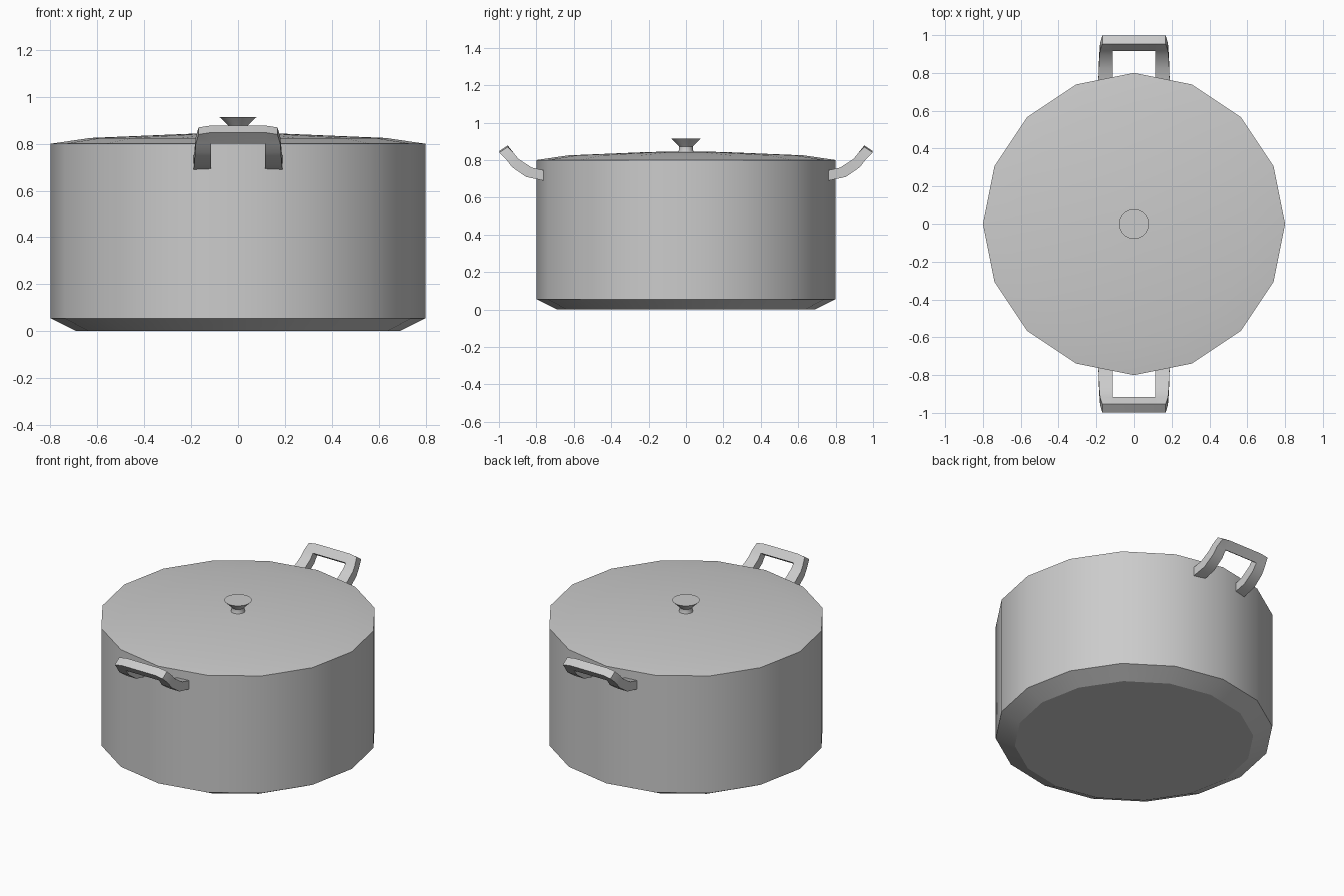
import bpy, bmesh, math

cube = bpy.data.objects.get("Cube")
if cube:
    bpy.data.objects.remove(cube, do_unlink=True)

steel = bpy.data.materials.new("brushed grey steel")
steel.use_nodes = True
GREY = (0.6, 0.6, 0.6, 1)
steel.diffuse_color = GREY
steel.node_tree.nodes["Principled BSDF"].inputs["Base Color"].default_value = GREY


def finish(name, bm, angle):
    bmesh.ops.recalc_face_normals(bm, faces=bm.faces)
    mesh = bpy.data.meshes.new(name)
    bm.to_mesh(mesh)
    bm.free()
    mesh.materials.append(steel)
    obj = bpy.data.objects.new(name, mesh)
    bpy.context.collection.objects.link(obj)
    bpy.ops.object.select_all(action="DESELECT")
    obj.select_set(True)
    bpy.context.view_layer.objects.active = obj
    bpy.ops.object.shade_smooth_by_angle(angle=math.radians(angle))
    return obj


def lathe(name, profile, sides, angle=25):
    """Revolve (radius, height) points around z, capping both ends."""
    bm = bmesh.new()
    rings = []
    for r, z in profile:
        rings.append([bm.verts.new((r * math.cos(math.tau * i / sides),
                                    r * math.sin(math.tau * i / sides), z))
                      for i in range(sides)])
    for a, b in zip(rings, rings[1:]):
        for i in range(sides):
            j = (i + 1) % sides
            bm.faces.new((a[i], a[j], b[j], b[i]))
    bm.faces.new(rings[0])
    bm.faces.new(rings[-1])
    return finish(name, bm, angle)


# Pot with a bevelled foot and a hollow inside
lathe("pot", [(0.69, 0), (0.8, 0.055), (0.8, 0.8), (0.76, 0.8),
              (0.76, 0.07), (0.68, 0.04)], 16)

# Shallow domed lid
lathe("lid", [(0.8, 0.8), (0.63, 0.825), (0.2, 0.843), (0.05, 0.846)], 16)

# Flared knob
lathe("lid_knob", [(0.045, 0.835), (0.037, 0.855), (0.037, 0.872),
                   (0.052, 0.888), (0.08, 0.915)], 32, 30)

# Handle side outline: (lower y, lower z, upper y, upper z, outer half width)
SECTIONS = [(0.76, 0.69, 0.76, 0.745, 0.19),
            (0.855, 0.71, 0.825, 0.76, 0.187),
            (0.93, 0.762, 0.895, 0.805, 0.183),
            (0.96, 0.802, 0.917, 0.832, 0.18),
            (0.998, 0.848, 0.953, 0.878, 0.168)]
INNER = 0.115


def handle(name, side):
    bm = bmesh.new()

    def quad_ring(section, x, drop=0):
        ly, lz, uy, uz, _ = section
        return (bm.verts.new((x, side * ly, lz - drop)),
                bm.verts.new((x, side * uy, uz - drop)))

    def block(corners):
        """Close a solid between matching lower/upper vertex pairs."""
        bm.faces.new([c[0] for c in corners])
        bm.faces.new([c[1] for c in corners])
        for a, b in zip(corners, corners[1:] + corners[:1]):
            bm.faces.new((a[0], b[0], b[1], a[1]))

    # Each leg is a run of blocks; the last one is the corner of the grip
    tips = []
    for sx in (-1, 1):
        for k, (s, t) in enumerate(zip(SECTIONS, SECTIONS[1:])):
            drop = 0.008 if k == 3 else 0
            block([quad_ring(s, sx * INNER), quad_ring(s, sx * s[4]),
                   quad_ring(t, sx * t[4], drop), quad_ring(t, sx * INNER)])
    # Grip bar
    s, t = SECTIONS[-2:]
    block([quad_ring(s, -INNER), quad_ring(s, INNER),
           quad_ring(t, INNER), quad_ring(t, -INNER)])

    # Weld the blocks and drop the walls left between them
    bmesh.ops.remove_doubles(bm, verts=bm.verts, dist=0.0005)
    inside = [f for f in bm.faces
              if all(len(e.link_faces) > 2 for e in f.edges)]
    seen = {}
    for f in bm.faces:
        seen.setdefault(frozenset(v.index for v in f.verts), []).append(f)
    doubled = [f for group in seen.values() if len(group) > 1 for f in group]
    bmesh.ops.delete(bm, geom=list(set(inside + doubled)), context="FACES")
    return finish(name, bm, 25)


handle("front_handle", -1)
handle("back_handle", 1)
